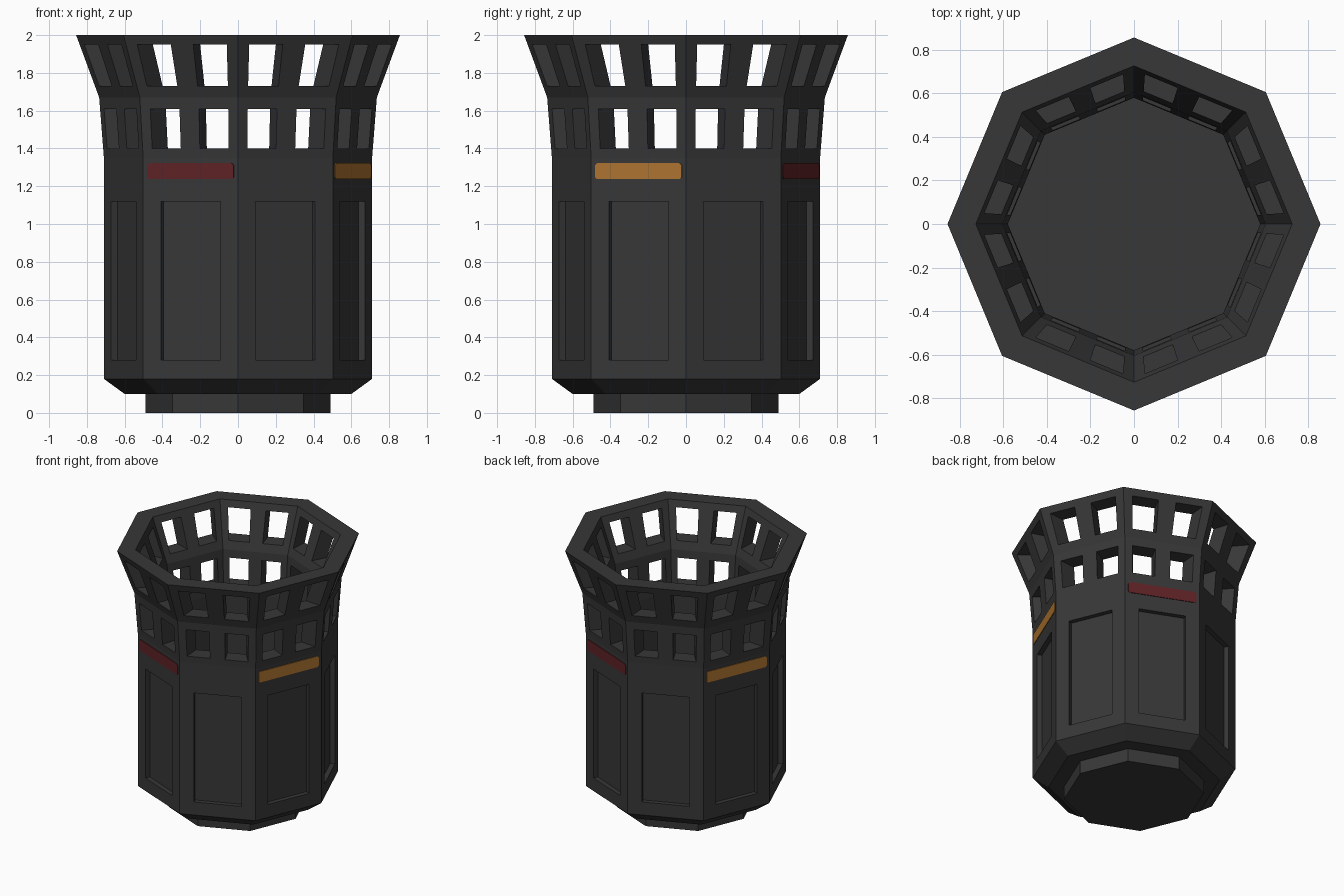
import bpy, bmesh, math
from mathutils import Vector

if "Cube" in bpy.data.objects:
    bpy.data.objects.remove(bpy.data.objects["Cube"])

SIDES = 8
WALL = 0.13                       # radial wall thickness
PROFILE = [(0.10, 0.60), (0.18, 0.71), (1.35, 0.71), (1.67, 0.735), (2.0, 0.857)]
COLS = [-1, -0.8, -0.2, 0.2, 0.8, 1]
FLOOR_Z = 0.22


def material(name, rgb):
    m = bpy.data.materials.new(name)
    m.diffuse_color = (*rgb, 1)
    m.use_nodes = True
    m.node_tree.nodes["Principled BSDF"].inputs["Base Color"].default_value = m.diffuse_color
    return m


GREY = material("dark_grey", (0.038, 0.038, 0.039))
RED = material("dark_red", (0.115, 0.016, 0.019))
AMBER = material("amber", (0.42, 0.175, 0.03))


def radius(z):
    for (z0, r0), (z1, r1) in zip(PROFILE, PROFILE[1:]):
        if z <= z1:
            return r0 + (r1 - r0) * (z - z0) / (z1 - z0)
    return PROFILE[-1][1]


def corner(k, r, z):
    a = k * 2 * math.pi / SIDES
    return Vector((r * math.cos(a), r * math.sin(a), z))


def normal(k):
    a = (k + 0.5) * 2 * math.pi / SIDES
    return Vector((math.cos(a), math.sin(a), 0))


def pt(k, f, z, inset=0.0):
    """Point on side k; f runs -1..1 across the side."""
    r = radius(z) - inset
    return corner(k, r, z).lerp(corner(k + 1, r, z), (f + 1) / 2)


def finish(bm, name, mat):
    bmesh.ops.remove_doubles(bm, verts=bm.verts, dist=1e-5)
    me = bpy.data.meshes.new(name)
    bm.to_mesh(me)
    bm.free()
    me.materials.append(mat)
    ob = bpy.data.objects.new(name, me)
    bpy.context.collection.objects.link(ob)
    return ob


def face(bm, pts):
    return bm.faces.new([bm.verts.new(p) for p in pts])


def bridge(bm, a, b):
    """Quads joining two closed loops of points."""
    n = len(a)
    for i in range(n):
        j = (i + 1) % n
        face(bm, [a[i], a[j], b[j], b[i]])


def rect(k, f0, f1, z0, z1, inset=0.0):
    return [pt(k, f0, z0, inset), pt(k, f1, z0, inset),
            pt(k, f1, z1, inset), pt(k, f0, z1, inset)]


# Bin shell: chamfer, panelled body, windowed flared collar, inner wall
bm = bmesh.new()
rows = [1.35, 1.40, 1.61, 1.67, 1.73, 1.95, 2.0]
for k in range(SIDES):
    face(bm, rect(k, -1, 1, 0.10, 0.18))
    # recessed side panel
    outer = rect(k, -1, 1, 0.18, 1.35)
    frame = rect(k, -0.626, 0.626, 0.28, 1.12)
    sunk = [p - normal(k) * 0.035 for p in frame]
    bridge(bm, outer, frame)
    bridge(bm, frame, sunk)
    face(bm, sunk)
    # collar with two rows of two windows
    for i in range(len(rows) - 1):
        for j in range(len(COLS) - 1):
            args = (k, COLS[j], COLS[j + 1], rows[i], rows[i + 1])
            out, inn = rect(*args), rect(*args, WALL)
            if i in (1, 4) and j in (1, 3):
                bridge(bm, inn, out)
            else:
                face(bm, out)
                face(bm, inn[::-1])
    # rim and inner wall down to the floor
    face(bm, [pt(k, -1, 2), pt(k, 1, 2), pt(k, 1, 2, WALL), pt(k, -1, 2, WALL)])
    face(bm, rect(k, -1, 1, FLOOR_Z, 1.35, WALL)[::-1])
face(bm, [pt(k, -1, FLOOR_Z, WALL) for k in range(SIDES)])
face(bm, [pt(k, -1, 0.10) for k in range(SIDES)][::-1])
finish(bm, "bin_shell", GREY)

# Foot plinth
bm = bmesh.new()
low = [corner(k, 0.49, 0) for k in range(SIDES)]
high = [corner(k, 0.49, 0.11) for k in range(SIDES)]
bridge(bm, low, high)
face(bm, low[::-1])
face(bm, high)
finish(bm, "foot", GREY)


# Coloured strips with clipped corners, on alternate sides
def strip(name, k, mat):
    n = normal(k)
    t = Vector((-n.y, n.x, 0))
    c = n * (0.71 * math.cos(math.pi / SIDES)) + Vector((0, 0, 1.28))
    w, h, b = 0.249, 0.042, 0.012
    shape = [(-w + b, -h), (w - b, -h), (w, -h + b), (w, h - b),
             (w - b, h), (-w + b, h), (-w, h - b), (-w, -h + b)]
    back = [c + t * u + Vector((0, 0, v)) for u, v in shape]
    front = [p + n * 0.005 for p in back]
    bm = bmesh.new()
    bridge(bm, back, front)
    face(bm, front)
    face(bm, back[::-1])
    finish(bm, name, mat)


for i, k in enumerate((1, 5)):
    strip(f"red_strip_{i + 1}", k, RED)
for i, k in enumerate((3, 7)):
    strip(f"amber_strip_{i + 1}", k, AMBER)
